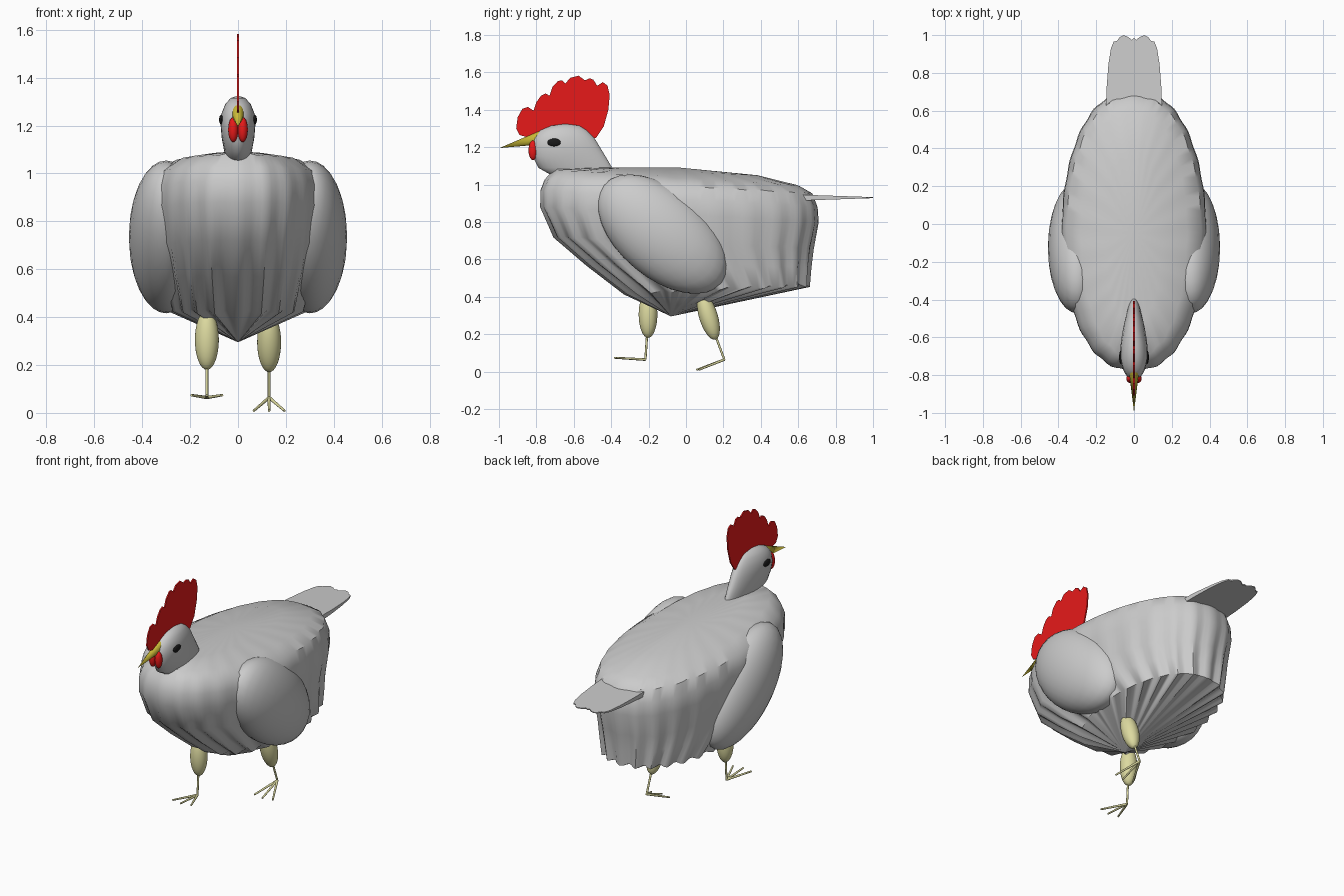
import bpy, bmesh
from math import sin, cos, pi, radians
from mathutils import Vector, Matrix

if "Cube" in bpy.data.objects:
    bpy.data.objects.remove(bpy.data.objects["Cube"])


def material(name, rgb):
    m = bpy.data.materials.new(name)
    m.diffuse_color = (*rgb, 1)
    m.use_nodes = True
    m.node_tree.nodes["Principled BSDF"].inputs["Base Color"].default_value = m.diffuse_color
    return m


RED = material("red", (0.8, 0.01, 0.01))
BEAK = material("beak_yellow", (0.6, 0.5, 0.04))
LEG = material("leg_yellow", (0.72, 0.7, 0.35))
BLACK = material("black", (0.01, 0.01, 0.01))


def finish(name, bm, mat=None, angle=40):
    bmesh.ops.recalc_face_normals(bm, faces=bm.faces)
    me = bpy.data.meshes.new(name)
    bm.to_mesh(me)
    bm.free()
    ob = bpy.data.objects.new(name, me)
    bpy.context.collection.objects.link(ob)
    if mat:
        me.materials.append(mat)
    bpy.ops.object.select_all(action='DESELECT')
    ob.select_set(True)
    bpy.context.view_layer.objects.active = ob
    bpy.ops.object.shade_smooth_by_angle(angle=radians(angle))
    return ob


def loft(name, rings, bottom, top, n, power=1.0, teeth=0, taper=0.0):
    """Rings: front y, front z, back y, back z, half width, ripple."""
    bm = bmesh.new()
    loops = []
    for yf, zf, yb, zb, w, rip in rings:
        loop = []
        for i in range(n):
            a = 2 * pi * i / n
            c, s = cos(a), sin(a)
            k = 1 + rip * cos(teeth * a)
            x = w * (1 if c > 0 else -1) * abs(c) ** power * (1 - taper * s) * k
            y = (yf + yb) / 2 + (yb - yf) / 2 * s * k
            z = zf + (zb - zf) * (1 + s) / 2 - rip * 0.3 * cos(teeth * a)
            loop.append(bm.verts.new((x, y, z)))
        loops.append(loop)
    for a, b in zip(loops, loops[1:]):
        for i in range(n):
            j = (i + 1) % n
            bm.faces.new((a[i], a[j], b[j], b[i]))
    for p, loop in ((bottom, loops[0]), (top, loops[-1])):
        v = bm.verts.new(p)
        for i in range(n):
            bm.faces.new((loop[i], loop[(i + 1) % n], v))
    return finish(name, bm)


def ellipsoid(name, loc, semi, mat=None, tilt=0):
    bm = bmesh.new()
    bmesh.ops.create_uvsphere(bm, u_segments=28, v_segments=16, radius=1)
    bm.transform(Matrix.Translation(loc) @ Matrix.Rotation(tilt, 4, 'X')
                 @ Matrix.Diagonal((*semi, 1)))
    return finish(name, bm, mat)


def rod(bm, a, b, r1, r2):
    a, b = Vector(a), Vector(b)
    rot = (b - a).to_track_quat('Z', 'Y').to_matrix().to_4x4()
    bmesh.ops.create_cone(bm, cap_ends=True, segments=12, radius1=r1, radius2=r2,
                          depth=(b - a).length,
                          matrix=Matrix.Translation((a + b) / 2) @ rot)


def plate(name, pts, offset, mat=None):
    bm = bmesh.new()
    off = Vector(offset)
    f = bm.faces.new([bm.verts.new(Vector(p) - off / 2) for p in pts])
    new = bmesh.ops.extrude_face_region(bm, geom=[f], use_keep_orig=True)
    for v in new["geom"]:
        if isinstance(v, bmesh.types.BMVert):
            v.co += off
    return finish(name, bm, mat, 30)


# Feathered body
loft("body", [
    (-0.32, 0.42, 0.65, 0.46, 0.30, 0.025),
    (-0.52, 0.57, 0.66, 0.56, 0.335, 0.018),
    (-0.70, 0.72, 0.675, 0.66, 0.36, 0.012),
    (-0.775, 0.88, 0.705, 0.80, 0.383, 0.006),
    (-0.775, 0.97, 0.70, 0.88, 0.38, 0.005),
    (-0.75, 1.03, 0.67, 0.955, 0.355, 0.008),
    (-0.70, 1.08, 0.60, 0.995, 0.28, 0.012),
    (-0.52, 1.09, 0.38, 1.05, 0.15, 0.0),
], (0, -0.08, 0.295), (0, -0.05, 1.092), 120, power=0.85, teeth=24)

# Head and neck
loft("head", [
    (-0.72, 1.05, -0.385, 1.05, 0.045, 0),
    (-0.79, 1.09, -0.395, 1.09, 0.056, 0),
    (-0.82, 1.15, -0.43, 1.15, 0.067, 0),
    (-0.825, 1.20, -0.46, 1.20, 0.071, 0),
    (-0.815, 1.25, -0.49, 1.25, 0.068, 0),
    (-0.78, 1.29, -0.53, 1.29, 0.052, 0),
    (-0.72, 1.315, -0.57, 1.315, 0.03, 0),
], (0, -0.65, 1.03), (0, -0.645, 1.325), 32, taper=0.2)

# Comb
comb = [(-.80, 1.23), (-.84, 1.25), (-.89, 1.265), (-.908, 1.30), (-.90, 1.36),
        (-.875, 1.405), (-.845, 1.415), (-.815, 1.395), (-.80, 1.44), (-.775, 1.475),
        (-.75, 1.487), (-.73, 1.475), (-.715, 1.52), (-.685, 1.553), (-.665, 1.558),
        (-.645, 1.54), (-.62, 1.57), (-.575, 1.582), (-.54, 1.557), (-.515, 1.568),
        (-.495, 1.56), (-.475, 1.528), (-.445, 1.547), (-.42, 1.53), (-.408, 1.48),
        (-.415, 1.40), (-.44, 1.31), (-.48, 1.25), (-.58, 1.22)]
plate("comb", [(0, y, z) for y, z in comb], (0.008, 0, 0), RED)

# Beak
bm = bmesh.new()
bmesh.ops.create_cone(bm, segments=20, radius1=1, radius2=0, depth=2, cap_ends=True)
for v in bm.verts:
    t = (v.co.z + 1) / 2
    v.co = Vector((v.co.x * 0.026, -0.785 - 0.212 * t,
                   1.25 - 0.055 * t + v.co.y * 0.036))
finish("beak", bm, BEAK)

# Paired parts: wings, eyes, wattles
for side, s in (("right", 1), ("left", -1)):
    ellipsoid(side + "_wing", (s * 0.30, -0.125, 0.735), (0.156, 0.41, 0.235), None,
              radians(-40))
    ellipsoid(side + "_eye", (s * 0.069, -0.705, 1.225), (0.01, 0.036, 0.021), BLACK)
    ellipsoid(side + "_wattle", (s * 0.02, -0.818, 1.183), (0.021, 0.024, 0.052), RED)

# Tail fan with scalloped end
half = [(0.0, 0.985), (0.012, 0.975), (0.03, 0.99), (0.055, 1.0), (0.075, 0.99),
        (0.09, 0.97), (0.108, 0.965), (0.122, 0.93), (0.135, 0.85), (0.145, 0.72),
        (0.148, 0.62), (0.115, 0.58)]
outline = half + [(-x, y) for x, y in reversed(half[1:])]
tail = plate("tail", [(x, y, 0.93) for x, y in outline], (0, 0, 0.034))
for v in tail.data.vertices:
    v.co.z = 0.93 + (v.co.z - 0.93) * max(0.15, 1 - (v.co.y - 0.58) * 2)

# Legs in mid-stride: x, thigh centre, thigh length, tilt, knee, ankle, toe tip
for name, x, cy, cz, lz, tilt, knee, ankle, tip in (
        ("left", -0.13, -0.203, 0.305, 0.125, 0.0, (-0.208, 0.20), (-0.217, 0.064), (-0.385, 0.074)),
        ("right", 0.13, 0.12, 0.295, 0.13, radians(17), (0.158, 0.19), (0.205, 0.064), (0.055, 0.009))):
    ellipsoid(name + "_thigh", (x, cy, cz), (0.05, 0.05, lz), LEG, tilt)
    bm = bmesh.new()
    rod(bm, (x, *knee), (x, *ankle), 0.006, 0.006)
    for dx in (-0.064, 0, 0.064):
        rod(bm, (x, *ankle), (x + dx, tip[0] + abs(dx) * 0.2, tip[1]), 0.007, 0.005)
    finish(name + "_foot", bm, LEG)
